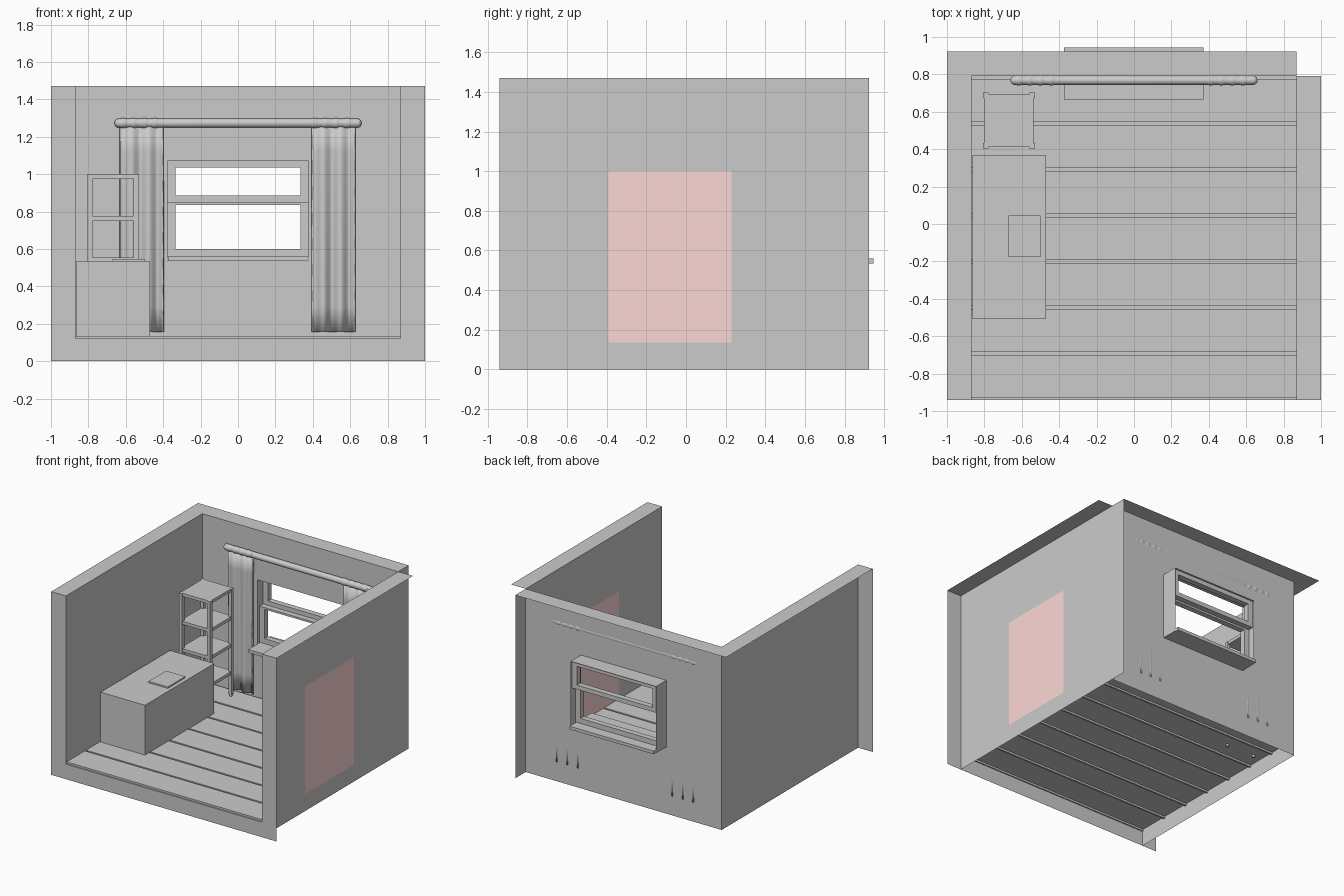
import bpy, bmesh, math
from mathutils import Matrix

if "Cube" in bpy.data.objects:
    bpy.data.objects.remove(bpy.data.objects["Cube"])

def finish(name, bm, smooth=False, normals=True):
    bmesh.ops.remove_doubles(bm, verts=bm.verts, dist=1e-5)
    if normals:
        bmesh.ops.recalc_face_normals(bm, faces=bm.faces)
    me = bpy.data.meshes.new(name)
    bm.to_mesh(me)
    bm.free()
    ob = bpy.data.objects.new(name, me)
    bpy.context.collection.objects.link(ob)
    if smooth:
        bpy.context.view_layer.objects.active = ob
        ob.select_set(True)
        bpy.ops.object.shade_smooth_by_angle(angle=math.radians(40))
        ob.select_set(False)
    return ob

def add_box(bm, x0, x1, y0, y1, z0, z1):
    m = Matrix.Translation(((x0 + x1) / 2, (y0 + y1) / 2, (z0 + z1) / 2))
    m = m @ Matrix.Diagonal((x1 - x0, y1 - y0, z1 - z0, 1))
    bmesh.ops.create_cube(bm, size=1, matrix=m)

def boxes(name, *dims):
    bm = bmesh.new()
    for d in dims:
        add_box(bm, *d)
    return finish(name, bm)

def sheet(name, us, vs, place, skip=(), flip=False):
    """Flat sheet of rectangular cells; place maps (u, v) to a point."""
    bm = bmesh.new()
    v = [[bm.verts.new(place(a, b)) for b in vs] for a in us]
    for i in range(len(us) - 1):
        for j in range(len(vs) - 1):
            if (i, j) not in skip:
                q = [v[i][j], v[i + 1][j], v[i + 1][j + 1], v[i][j + 1]]
                bm.faces.new(q[::-1] if flip else q)
    return finish(name, bm, normals=False)

W, O, H = 0.87, 1.0, 1.47            # inner half width, outer half width, height
F, B, BO = -0.94, 0.79, 0.922        # front, back wall, outer back edge
WX, WZ0, WZ1 = 0.378, 0.535, 1.07    # window opening

# Walls are single sheets; the back one has the window opening
sheet("left_wall", [F, B], [0, H], lambda y, z: (-W, y, z))
sheet("back_wall", [-W, -WX, WX, W], [0, WZ0, WZ1, H],
      lambda x, z: (x, B, z), skip={(1, 1)})
right = sheet("right_wall", [F, -0.39, 0.23, BO], [0, 0.135, 1.0, H],
              lambda y, z: (W, y, z), flip=True)

# Painted rectangle on the right wall
for name, col in (("wall_grey", (0.8, 0.8, 0.8, 1)), ("wall_red", (0.98, 0.69, 0.67, 1))):
    mat = bpy.data.materials.new(name)
    mat.diffuse_color = col
    mat.use_nodes = True
    mat.node_tree.nodes["Principled BSDF"].inputs["Base Color"].default_value = mat.diffuse_color
    right.data.materials.append(mat)
right.data.polygons[4].material_index = 1

# Flat cap along the wall tops and flat frame across the open front
top = lambda x, y: (x, y, H)
front = lambda x, z: (x, F, z)
sheet("wall_cap", [-O, -W, W, O], [F, B, BO], top, skip={(1, 0), (2, 1)})
sheet("front_frame", [-O, -W, W, O], [0, 0.12, H], front, skip={(1, 1)})

# Plank floor: grooved profile extruded across the room
profile = [(F, 0.12)]
pitch = (B + 0.93) / 7
for k in range(7):
    a = -0.93 + k * pitch
    b = a + pitch - 0.015
    profile += [(a, 0.12), (a, 0.135), (b, 0.135), (b, 0.12)]
profile.append((B, 0.12))
bm = bmesh.new()
rows = [[bm.verts.new((x, y, z)) for y, z in profile] for x in (-W, W)]
for i in range(len(profile) - 1):
    bm.faces.new((rows[0][i], rows[1][i], rows[1][i + 1], rows[0][i + 1]))
finish("plank_floor", bm, normals=False)

# Window: reveal, two sashes and a sill
bm = bmesh.new()
ring = [(-WX, WZ0), (WX, WZ0), (WX, WZ1), (-WX, WZ1)]
loops = [[bm.verts.new((x, y, z)) for x, z in ring] for y in (B, BO)]
for i in range(4):
    j = (i + 1) % 4
    bm.faces.new((loops[0][i], loops[0][j], loops[1][j], loops[1][i]))
finish("window_reveal", bm)

def sash(name, y0, y1, z0, z1, low, high):
    s = 0.335
    boxes(name, (-WX, -s, y0, y1, z0, z1), (s, WX, y0, y1, z0, z1),
          (-s, s, y0, y1, z0, low), (-s, s, y0, y1, high, z1))

sash("upper_sash", 0.86, 0.905, 0.85, WZ1, 0.885, 1.035)
sash("lower_sash", 0.815, 0.86, 0.56, 0.85, 0.60, 0.835)
boxes("window_sill", (-0.375, 0.372, 0.665, 0.945, WZ0, 0.56))

# Curtain rod with rounded ends, lathed round the x axis
def lathe_x(name, pts, y, z, seg=24):
    bm = bmesh.new()
    rings = []
    for x, r in pts:
        rings.append([bm.verts.new((x, y + r * math.cos(t), z + r * math.sin(t)))
                      for t in (2 * math.pi * k / seg for k in range(seg))])
    for p, q in zip(rings, rings[1:]):
        for k in range(seg):
            n = (k + 1) % seg
            bm.faces.new((p[k], p[n], q[n], q[k]))
    bm.faces.new(rings[0])
    bm.faces.new(rings[-1])
    return finish(name, bm, smooth=True)

R, RL = 0.022, 0.66
cap = [(RL - R + R * math.sin(t), 0.002 + R * math.cos(t))
       for t in (math.pi / 2 * k / 6 for k in range(7))]
lathe_x("curtain_rod", [(-x, r) for x, r in reversed(cap)] + cap, 0.768, 1.273)

# Curtains with gathers round the rod and soft vertical folds
for side, x0, x1 in (("left", -0.63, -0.40), ("right", 0.395, 0.625)):
    g = [(x0 + (x1 - x0) * k / 32, 0.025 + 0.0025 * math.sin(4 * math.pi * k / 16))
         for k in range(33)]
    lathe_x(side + "_curtain_gather", g, 0.768, 1.273)
    bm = bmesh.new()
    grid = []
    for j in range(9):
        f = j / 8
        grid.append([bm.verts.new((x0 + (x1 - x0) * i / 40,
                     0.769 + (0.010 + 0.008 * f) * math.sin(5 * math.pi * i / 40 + 0.6),
                     1.26 - f * 1.105)) for i in range(41)])
    for p, q in zip(grid, grid[1:]):
        for i in range(40):
            bm.faces.new((p[i], p[i + 1], q[i + 1], q[i]))
    ob = finish(side + "_curtain", bm, smooth=True)
    mod = ob.modifiers.new("thickness", "SOLIDIFY")
    mod.thickness, mod.offset = 0.01, 0

# Shelf unit: four posts, four boards, small round feet
X0, X1, Y0, Y1, P = -0.807, -0.53, 0.405, 0.702, 0.028
posts = [(x, x + P, y, y + P, 0.15, 1.0) for x in (X0, X1 - P) for y in (Y0, Y1 - P)]
boxes("shelf_posts", *posts)
i = 0.006
boxes("shelf_boards", *[(X0 + i, X1 - i, Y0 + i, Y1 - i, z - 0.025, z)
                        for z in (1.0, 0.775, 0.555, 0.335)])
bm = bmesh.new()
for p in posts:
    m = Matrix.Translation((p[0] + P / 2, p[2] + P / 2, 0.135))
    bmesh.ops.create_cone(bm, cap_ends=True, segments=16, radius1=0.011,
                          radius2=0.013, depth=0.034, matrix=m)
finish("shelf_feet", bm, smooth=True)

# Desk block and the flat pad on it
boxes("desk", (-0.863, -0.47, -0.508, 0.37, 0.135, 0.535))
boxes("desk_pad", (-0.67, -0.50, -0.176, 0.045, 0.535, 0.547))
